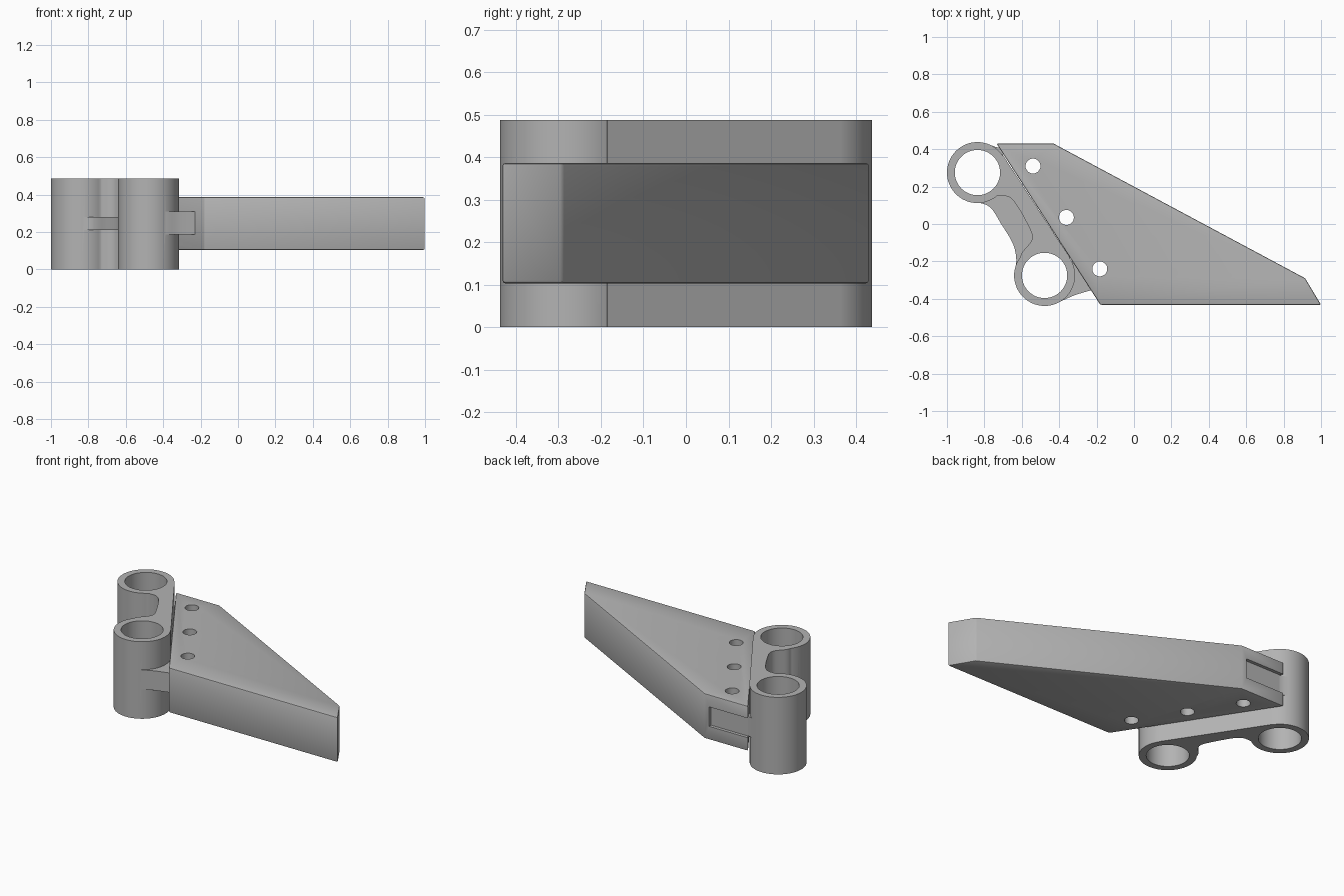
import bpy, bmesh, math
from mathutils import Vector

cube = bpy.data.objects.get("Cube")
if cube:
    bpy.data.objects.remove(cube, do_unlink=True)

grey = bpy.data.materials.new("plain grey")
grey.use_nodes = True
grey.diffuse_color = (0.45, 0.45, 0.45, 1)
grey.node_tree.nodes["Principled BSDF"].inputs["Base Color"].default_value = grey.diffuse_color

HEIGHT = 0.487
RADIUS, BORE = 0.163, 0.121
TUBES = [Vector((-0.837, 0.275)), Vector((-0.478, -0.275))]
TONGUE_LOW, TONGUE_HIGH = 0.187, 0.31


def prism(name, outline, z0, z1):
    """Extrude a flat outline between two heights."""
    bm = bmesh.new()
    face = bm.faces.new([bm.verts.new((p[0], p[1], z0)) for p in outline])
    up = bmesh.ops.extrude_face_region(bm, geom=[face])["geom"]
    bmesh.ops.translate(bm, vec=(0, 0, z1 - z0),
                        verts=[g for g in up if isinstance(g, bmesh.types.BMVert)])
    bmesh.ops.recalc_face_normals(bm, faces=bm.faces)
    mesh = bpy.data.meshes.new(name)
    bm.to_mesh(mesh)
    bm.free()
    mesh.materials.append(grey)
    obj = bpy.data.objects.new(name, mesh)
    bpy.context.collection.objects.link(obj)
    return obj


def cylinder(name, centre, radius, z0, z1, sides=64):
    ring = [(centre[0] + radius * math.cos(math.tau * i / sides),
             centre[1] + radius * math.sin(math.tau * i / sides)) for i in range(sides)]
    return prism(name, ring, z0, z1)


def smooth_path(points, steps=8):
    """Curve through the given points."""
    p = [Vector(q) for q in points]
    p = [2 * p[0] - p[1]] + p + [2 * p[-1] - p[-2]]
    out = []
    for a, b, c, d in zip(p, p[1:], p[2:], p[3:]):
        for i in range(steps):
            t = i / steps
            out.append(0.5 * (2 * b + (c - a) * t + (2 * a - 5 * b + 4 * c - d) * t * t
                              + (3 * b - a - 3 * c + d) * t ** 3))
    return out + [p[-2]]


def apply(obj, modifier):
    bpy.ops.object.select_all(action="DESELECT")
    bpy.context.view_layer.objects.active = obj
    obj.select_set(True)
    bpy.ops.object.modifier_apply(modifier=modifier.name)


def combine(obj, other, operation):
    """Boolean with a part, which is then used up."""
    mod = obj.modifiers.new("combine", "BOOLEAN")
    mod.operation, mod.solver, mod.object = operation, "EXACT", other
    apply(obj, mod)
    bpy.data.objects.remove(other, do_unlink=True)


def shade(obj, degrees):
    bpy.ops.object.select_all(action="DESELECT")
    bpy.context.view_layer.objects.active = obj
    obj.select_set(True)
    bpy.ops.object.shade_smooth_by_angle(angle=math.radians(degrees))


# Hinge bracket: two tubes joined by a full-height web with a flat back
along = (TUBES[1] - TUBES[0]).normalized()
side = Vector((-along.y, along.x))
flat = [c + side * (RADIUS + 0.002) for c in (TUBES[1], TUBES[0])]
bracket = cylinder("hinge_bracket", TUBES[0], RADIUS, 0, HEIGHT)
combine(bracket, cylinder("second_tube", TUBES[1], RADIUS, 0, HEIGHT), "UNION")

web_edge = smooth_path([(-0.80, 0.13), (-0.72, 0.15), (-0.65, 0.13), (-0.57, 0.0),
                        (-0.545, -0.08), (-0.60, -0.155), (-0.61, -0.20)])
combine(bracket, prism("web", [TUBES[0]] + web_edge + [TUBES[1]] + flat, 0, HEIGHT), "UNION")

# Thin rib at mid height
rib_edge = smooth_path([(-0.85, 0.12), (-0.77, 0.09), (-0.71, 0.0),
                        (-0.65, -0.10), (-0.63, -0.18), (-0.635, -0.26)])
rib_inner = [(-0.50, -0.20), (-0.48, -0.05), (-0.70, 0.25)]
combine(bracket, prism("rib", rib_edge + rib_inner, 0.21, 0.28), "UNION")

# Tongues that reach from the tubes to the wing
front = smooth_path([(-0.45, -0.43), (-0.385, -0.41), (-0.315, -0.38), (-0.225, -0.353)])
combine(bracket, prism("front_tongue", front + [(-0.33, -0.20), (-0.46, -0.28)],
                       TONGUE_LOW, TONGUE_HIGH), "UNION")
back = smooth_path([(-0.84, 0.436), (-0.79, 0.43), (-0.74, 0.412), (-0.70, 0.405)])
combine(bracket, prism("back_tongue", back + [(-0.70, 0.36), (-0.82, 0.28)],
                       TONGUE_LOW, TONGUE_HIGH), "UNION")
for centre in TUBES:
    combine(bracket, cylinder("bore", centre, BORE, -0.1, HEIGHT + 0.1), "DIFFERENCE")
shade(bracket, 30)

# Tapered wing with softened edges
wing = prism("wing", [(-0.735, 0.43), (-0.43, 0.43), (0.915, -0.29), (1.0, -0.432),
                      (-0.18, -0.432)], 0.103, 0.386)
bevel = wing.modifiers.new("soft edges", "BEVEL")
bevel.width, bevel.segments = 0.007, 2
apply(wing, bevel)

# Three pin holes and the shallow slot in the back edge
for i in range(3):
    spot = Vector((-0.54, 0.31)).lerp(Vector((-0.183, -0.24)), i / 2)
    combine(wing, cylinder("pin_hole", spot, 0.04, 0, 0.5, 32), "DIFFERENCE")
slot = [(-0.80, 0.41), (-0.463, 0.41), (-0.463, 0.50), (-0.80, 0.50)]
combine(wing, prism("slot", slot, TONGUE_LOW, TONGUE_HIGH), "DIFFERENCE")
shade(wing, 35)
